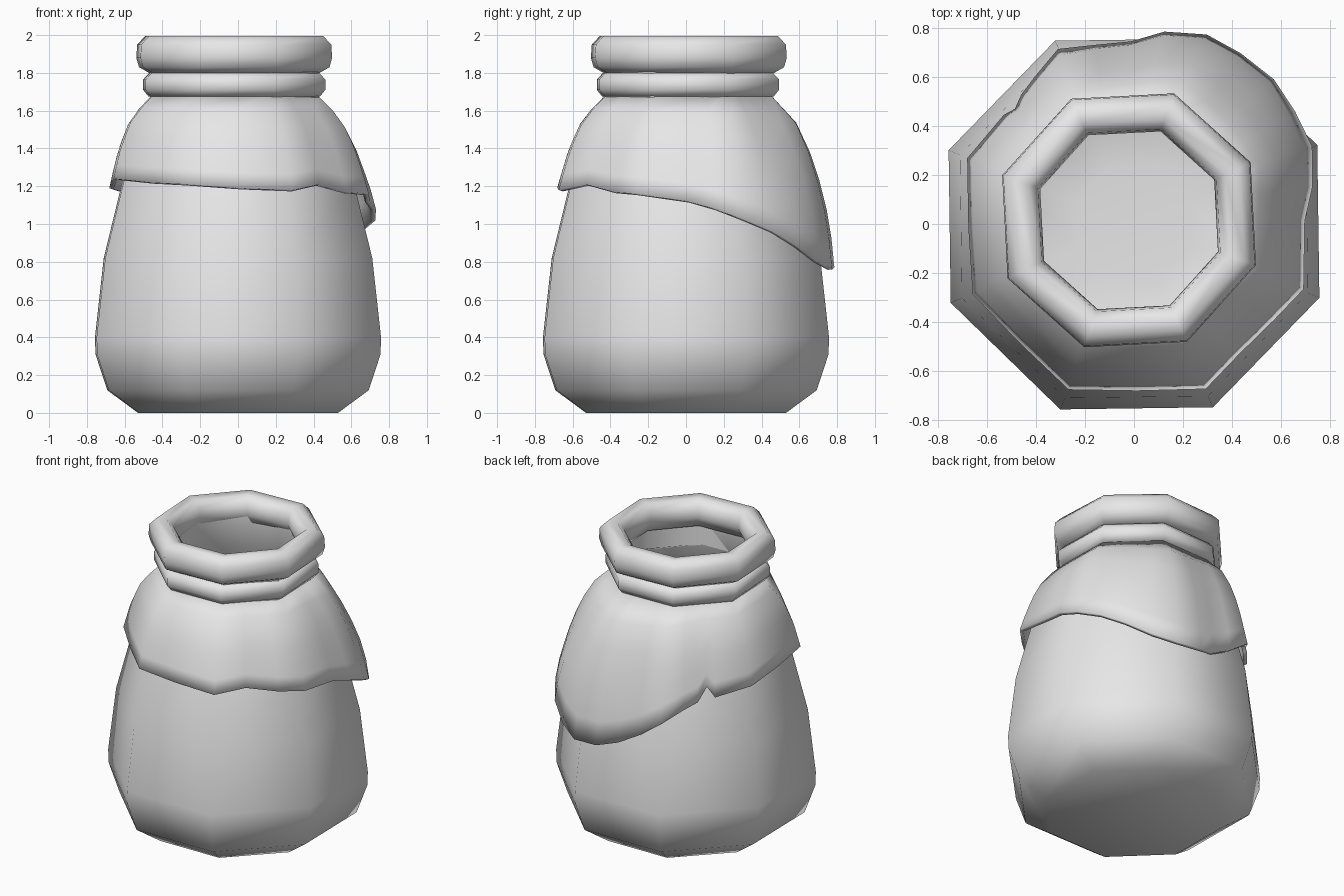
import bpy, bmesh, math

if "Cube" in bpy.data.objects:
    bpy.data.objects.remove(bpy.data.objects["Cube"])

clay = bpy.data.materials.new("plain grey")
clay.diffuse_color = (0.8, 0.8, 0.8, 1)
clay.use_nodes = True
clay.node_tree.nodes["Principled BSDF"].inputs["Base Color"].default_value = clay.diffuse_color


def finish(name, bm, angle=60):
    bmesh.ops.recalc_face_normals(bm, faces=bm.faces)
    me = bpy.data.meshes.new(name)
    bm.to_mesh(me)
    bm.free()
    me.materials.append(clay)
    ob = bpy.data.objects.new(name, me)
    bpy.context.collection.objects.link(ob)
    bpy.ops.object.select_all(action='DESELECT')
    ob.select_set(True)
    bpy.context.view_layer.objects.active = ob
    bpy.ops.object.shade_smooth_by_angle(angle=math.radians(angle))
    return ob


def bridge(bm, a, b):
    n = len(a)
    for i in range(n):
        j = (i + 1) % n
        bm.faces.new((a[i], a[j], b[j], b[i]))


def lathe(name, profile, offset, centre=(0, 0), closed=False, angle=60):
    """Revolve (radius, z) points into an eight-sided form."""
    bm = bmesh.new()
    rings = []
    for r, z in profile:
        rings.append([bm.verts.new((centre[0] + r * math.cos(math.radians(offset + 45 * k)),
                                    centre[1] + r * math.sin(math.radians(offset + 45 * k)), z))
                      for k in range(8)])
    for a, b in zip(rings, rings[1:]):
        bridge(bm, a, b)
    if closed:
        bridge(bm, rings[-1], rings[0])
    else:
        bm.faces.new(rings[0])
        bm.faces.new(rings[-1])
    return finish(name, bm, angle)


# Hollow pot: outside from base to neck, then back down the inside to a bowl floor
lathe("pot_body", [
    (0.57, 0), (0.745, 0.12), (0.812, 0.31), (0.815, 0.40), (0.765, 0.82),
    (0.66, 1.22), (0.56, 1.5), (0.46, 1.66), (0.455, 1.87),
    (0.425, 1.87), (0.43, 1.66), (0.53, 1.5), (0.63, 1.22), (0.735, 0.82),
    (0.785, 0.40), (0.78, 0.31), (0.70, 0.14), (0.54, 0.04), (0.25, 0.02)], 23.3)

# Cord tied around the neck
lathe("neck_cord", [(0.44, 1.675), (0.485, 1.675), (0.515, 1.71), (0.515, 1.765),
                    (0.48, 1.80), (0.44, 1.80)], 24.5, (-0.02, 0.01), True, 80)

# Thick rolled lip
lathe("rim", [(0.47, 1.795), (0.535, 1.83), (0.55, 1.88), (0.545, 1.95), (0.50, 1.995),
              (0.435, 1.99), (0.395, 1.95), (0.385, 1.88), (0.42, 1.81)],
      25.5, (-0.02, 0.015), True, 80)

# Cloth cover: hem height for each direction (degrees, z), with a tear at the back left
hem = [(0, 1.12), (11, 1.08), (22.5, 1.02), (34, 0.96), (45, 0.88), (57, 0.80), (68, 0.76),
       (80, 0.77), (90, 0.81), (101, 0.89), (112.5, 1.0), (123, 1.08), (130, 1.12),
       (135, 1.21), (139, 1.14), (157.5, 1.19), (180, 1.21), (202.5, 1.24), (225, 1.22),
       (247.5, 1.21), (270, 1.19), (292.5, 1.18), (308, 1.21), (325, 1.17), (338, 1.16)]
cover = [(1.69, 0.465), (1.56, 0.60), (1.4, 0.675), (1.22, 0.73), (1.0, 0.785), (0.7, 0.82)]


def cloth_radius(phi, z):
    for (z0, r0), (z1, r1) in zip(cover, cover[1:]):
        if z >= z1:
            r = r0 + (r1 - r0) * (z0 - z) / (z0 - z1)
            break
    octagon = math.cos(math.pi / 8) / math.cos(math.radians((phi - 1) % 45 - 22.5 + 22.5 - (
        45 if (phi - 1) % 45 > 22.5 else 0)))
    # rounder, fuller folds at the back right
    full = max(0, 1 - abs(phi - 46) / 42) ** 0.5
    low = min(1, (1.69 - z) / 0.5)
    return r * (octagon + (1.03 - octagon) * full * low)


bm = bmesh.new()
rows = 7
rings = []
for i in range(rows):
    ring = []
    for phi, zh in hem:
        t = i / (rows - 1)
        z = 1.69 + (zh - 1.69) * t
        r = cloth_radius(phi, z)
        a = math.radians(phi + 1)
        shift = 1 - t
        ring.append(bm.verts.new((r * math.cos(a) - 0.02 * shift,
                                  r * math.sin(a) + 0.01 * shift, z)))
    rings.append(ring)
for a, b in zip(rings, rings[1:]):
    bridge(bm, b, a)
cloth = finish("cloth_cover", bm, 80)
mod = cloth.modifiers.new("thickness", 'SOLIDIFY')
mod.thickness = 0.025
mod.offset = -1
